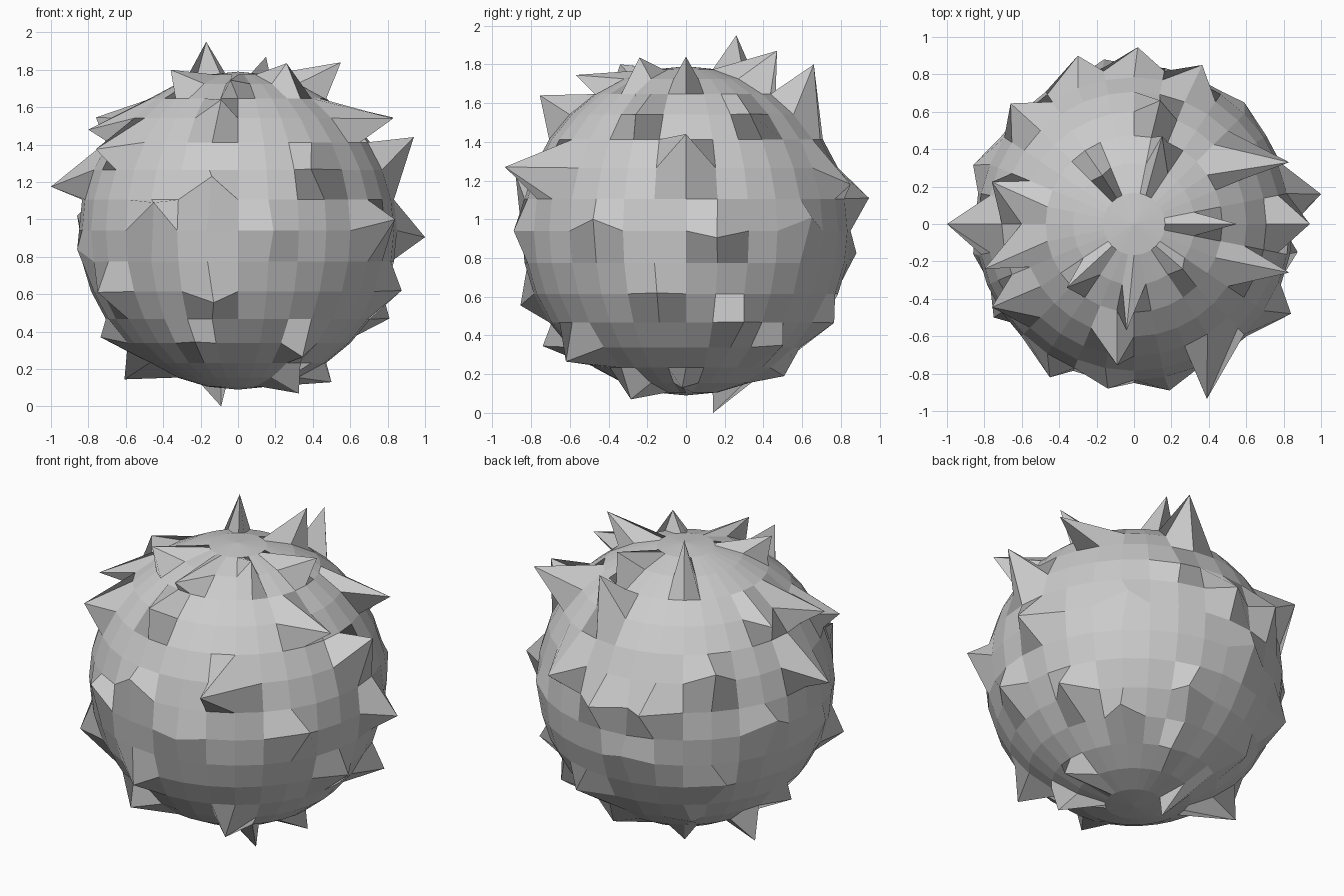
import bpy, bmesh
from math import sin, cos, pi, atan2
from mathutils import Vector

if "Cube" in bpy.data.objects:
    bpy.data.objects.remove(bpy.data.objects["Cube"])

R, CZ, SEGS, RINGS = 0.85, 0.94, 32, 16

# Spike tips (x, y, z, optional sideways shift of the root in segments),
# grouped by the sphere ring (counted from the top) they are pulled from
spikes = {
    2: [(-.17, .26, 1.95), (.15, .47, 1.87), (.26, -.24, 1.835),
        (.55, 0, 1.84), (-.36, -.34, 1.8), (-.04, -.57, 1.745)],
    4: [(.83, .33, 1.545, 1), (.83, -.26, 1.54), (-.76, .225, 1.545),
        (.14, .66, 1.8), (-.8, -.24, 1.48), (-.09, -.755, 1.64)],
    5: [(-.76, -.445, 1.375)],
    6: [(.94, 0, 1.44), (.39, -.935, 1.27, 1), (-1, 0, 1.175),
        (.365, .85, 1.18), (-.66, .645, 1.38)],
    7: [(.02, .945, 1.11), (-.14, -.88, 1.23), (-.3, .9, 1.12)],
    8: [(1, .16, .905), (.19, -.89, .94), (.59, .65, 1.01), (.84, -.48, 1),
        (-.86, .315, 1.02), (-.45, -.82, 1.09)],
    9: [(-.16, .88, .825), (-.86, -.16, .84)],
    10: [(.875, -.15, .62), (-.75, -.5, .61), (-.67, .55, .65), (-.13, -.855, .555)],
    11: [(.81, .3, .47), (.23, .765, .465)],
    12: [(-.735, 0, .37), (-.23, -.74, .345), (-.4, .52, .34), (.345, -.62, .265), (.52, .5, .35)],
    13: [(-.607, .18, .145), (.15, .507, .19)],
    14: [(.5, -.02, .13), (.325, -.285, .07), (-.09, .14, 0)],
}

# Faceted ball
bm = bmesh.new()
bmesh.ops.create_uvsphere(bm, u_segments=SEGS, v_segments=RINGS, radius=R)
bmesh.ops.translate(bm, verts=bm.verts, vec=(0, 0, CZ))
start = [v.co.copy() for v in bm.verts]


def root_vertex(ring, tip):
    """Index of the vertex on the given ring that the spike grows from."""
    polar = pi * ring / RINGS
    step = 2 * pi / SEGS
    shift = tip[3] if len(tip) > 3 else 0
    az = (round(atan2(tip[1], tip[0]) / step) + shift) * step
    p = Vector((R * sin(polar) * cos(az), R * sin(polar) * sin(az), CZ + R * cos(polar)))
    return min(range(len(start)), key=lambda i: (start[i] - p).length)


# Pull single vertices out into spikes
bm.verts.ensure_lookup_table()
for ring, tips in spikes.items():
    for tip in tips:
        bm.verts[root_vertex(ring, tip)].co = Vector(tip[:3])

mesh = bpy.data.meshes.new("spiky_ball")
bm.to_mesh(mesh)
bm.free()
bpy.context.collection.objects.link(bpy.data.objects.new("spiky_ball", mesh))
